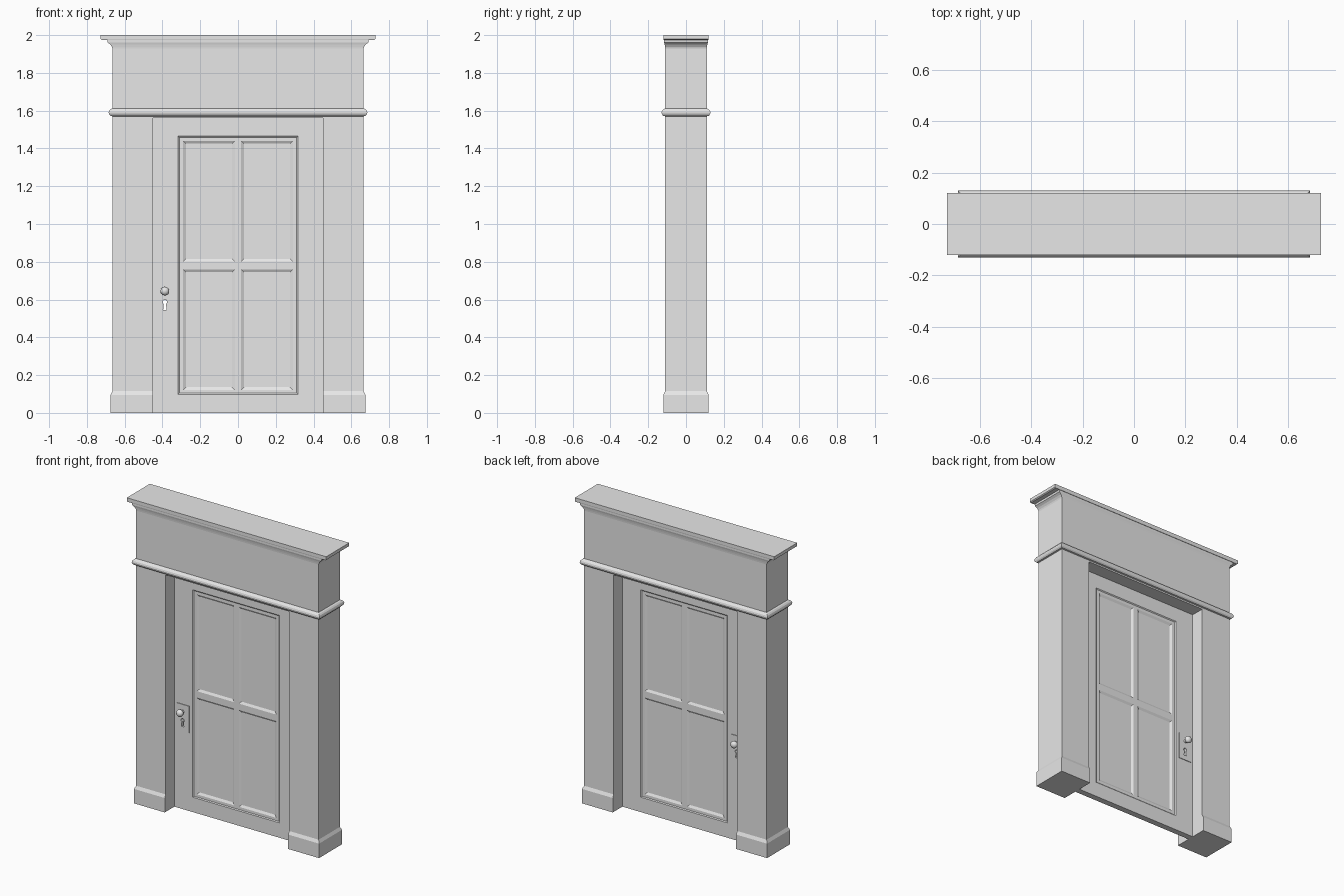
import bpy
import bmesh
from math import radians
from mathutils import Matrix

cube = bpy.data.objects.get("Cube")
if cube:
    bpy.data.objects.remove(cube)

grey = bpy.data.materials.new("plain grey")
grey.use_nodes = True
grey.diffuse_color = (0.8, 0.8, 0.8, 1)
grey.node_tree.nodes["Principled BSDF"].inputs["Base Color"].default_value = (0.8, 0.8, 0.8, 1)


def finish(name, bm):
    bmesh.ops.recalc_face_normals(bm, faces=bm.faces)
    mesh = bpy.data.meshes.new(name)
    bm.to_mesh(mesh)
    bm.free()
    mesh.materials.append(grey)
    obj = bpy.data.objects.new(name, mesh)
    bpy.context.collection.objects.link(obj)
    return obj


def loft(name, sections):
    """Stack rectangles given as (z, x0, x1, half_depth) into a capped solid."""
    bm = bmesh.new()
    rings = [[bm.verts.new(p) for p in ((a, -d, z), (b, -d, z), (b, d, z), (a, d, z))]
             for z, a, b, d in sections]
    for low, high in zip(rings, rings[1:]):
        for i in range(4):
            j = (i + 1) % 4
            bm.faces.new((low[i], low[j], high[j], high[i]))
    bm.faces.new(rings[0])
    bm.faces.new(rings[-1])
    return finish(name, bm)


def extrude_profile(name, points, half):
    """Extrude an (x, z) outline through the depth."""
    bm = bmesh.new()
    face = bm.faces.new([bm.verts.new((x, -half, z)) for x, z in points])
    out = bmesh.ops.extrude_face_region(bm, geom=[face])["geom"]
    bmesh.ops.translate(bm, vec=(0, 2 * half, 0),
                        verts=[v for v in out if isinstance(v, bmesh.types.BMVert)])
    return finish(name, bm)


W, D, OPEN, HEAD = 0.665, 0.11, 0.45, 1.56
DOOR = 0.02

# Surround: two jambs and a tall head in one outline
extrude_profile("door_surround", [(-W, 0), (-OPEN, 0), (-OPEN, HEAD), (OPEN, HEAD),
                                  (OPEN, 0), (W, 0), (W, 1.94), (-W, 1.94)], D)

# Plinth blocks with a sloped top
for side, sign in (("right", -1), ("left", 1)):
    loft(side + "_plinth", [(z, sign * OPEN, sign * (W + g), D + g)
                            for z, g in ((0, 0.01), (0.095, 0.01), (0.115, 0))])

# Rounded band above the opening
loft("band_moulding", [(z, -W - g, W + g, D + g) for z, g in (
    (1.57, 0), (1.572, 0.01), (1.58, 0.017), (1.59, 0.02),
    (1.6, 0.017), (1.608, 0.01), (1.612, 0))])

# Cornice: cove under a flat slab
loft("cornice", [(z, -x, x, y) for z, x, y in (
    (1.928, W, D), (1.938, 0.668, 0.111), (1.95, 0.676, 0.113), (1.961, 0.69, 0.116),
    (1.974, 0.692, 0.116), (1.974, 0.72, 0.119), (1.979, 0.727, 0.12), (2.0, 0.727, 0.12))])

# Door leaf: grid on each side, recessed centre with four sunken panels
xs = [-OPEN, -0.317, -0.29, -0.017, 0.017, 0.29, 0.317, OPEN]
zs = [0, 0.098, 0.122, 0.76, 0.802, 1.44, 1.465, HEAD]
bm = bmesh.new()
for y in (-DOOR, DOOR):
    grid = [[bm.verts.new((x, y, z)) for x in xs] for z in zs]
    middle, panels = [], []
    for r in range(7):
        for c in range(7):
            quad = [grid[r][c], grid[r][c + 1], grid[r + 1][c + 1], grid[r + 1][c]]
            f = bm.faces.new(quad if y < 0 else quad[::-1])
            if 0 < r < 6 and 0 < c < 6:
                middle.append(f)
                if r in (2, 4) and c in (2, 4):
                    panels.append(f)
    bm.normal_update()
    bmesh.ops.inset_region(bm, faces=middle, thickness=0.006, depth=-0.005,
                           use_boundary=True, use_even_offset=True)
    bmesh.ops.inset_individual(bm, faces=panels, thickness=0.014, depth=-0.008,
                               use_even_offset=True)
bmesh.ops.bridge_loops(bm, edges=[e for e in bm.edges if e.is_boundary])
door = finish("door_leaf", bm)

# Lock plates, one through both sides
KX, KZ = -0.387, 0.645
plate = loft("lock_plate", [(0.515, KX - 0.046, KX + 0.046, DOOR + 0.004),
                            (0.692, KX - 0.046, KX + 0.046, DOOR + 0.004)])

# Keyhole cut through plate and leaf
turn = Matrix.Rotation(radians(90), 4, "X")
bm = bmesh.new()
bmesh.ops.create_cone(bm, cap_ends=True, segments=16, radius1=0.012, radius2=0.012, depth=0.2,
                      matrix=Matrix.Translation((KX, 0, 0.587)) @ turn)
round_cut = finish("keyhole_round_cutter", bm)
slot_cut = extrude_profile("keyhole_slot_cutter", [
    (KX - 0.009, 0.546), (KX + 0.009, 0.546), (KX + 0.005, 0.584), (KX - 0.005, 0.584)], 0.1)
for cutter in (round_cut, slot_cut):
    cutter.hide_render = True
    cutter.hide_set(True)
    for target in (door, plate):
        mod = target.modifiers.new("keyhole", "BOOLEAN")
        mod.operation = "DIFFERENCE"
        mod.solver = "EXACT"
        mod.object = cutter

# Knobs with stems on both sides
for side, sign in (("front", -1), ("back", 1)):
    bm = bmesh.new()
    bmesh.ops.create_uvsphere(bm, u_segments=24, v_segments=12, radius=0.023,
                              matrix=Matrix.Translation((KX, sign * 0.053, KZ)) @ turn
                              @ Matrix.Diagonal((1, 1, 0.85, 1)))
    bmesh.ops.create_cone(bm, cap_ends=True, segments=16, radius1=0.011, radius2=0.011, depth=0.03,
                          matrix=Matrix.Translation((KX, sign * 0.033, KZ)) @ turn)
    knob = finish(side + "_knob", bm)
    bpy.ops.object.select_all(action="DESELECT")
    knob.select_set(True)
    bpy.context.view_layer.objects.active = knob
    bpy.ops.object.shade_smooth_by_angle(angle=radians(40))
